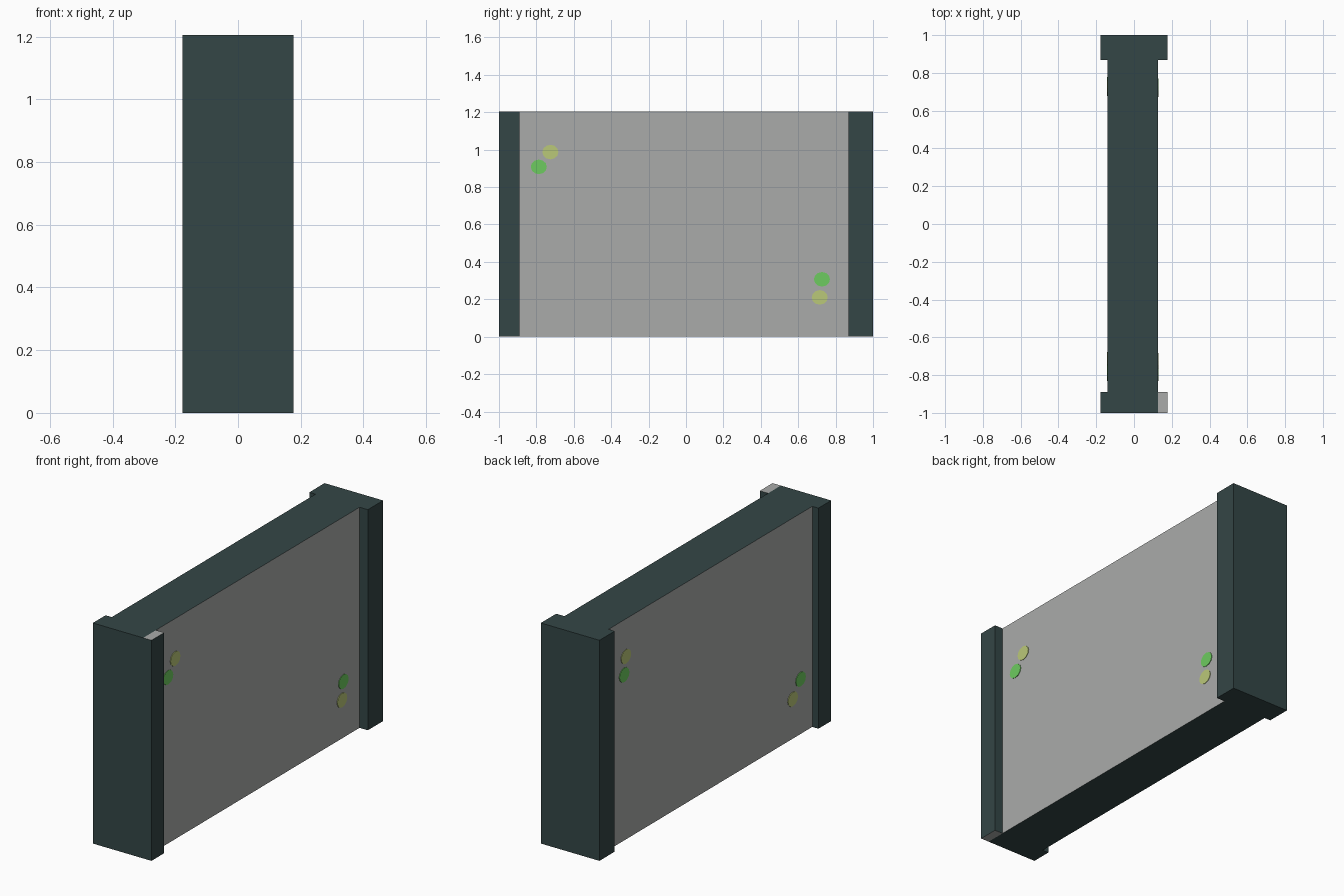
import bpy, bmesh, math
from mathutils import Vector

if "Cube" in bpy.data.objects:
    bpy.data.objects.remove(bpy.data.objects["Cube"])


def material(name, rgb):
    m = bpy.data.materials.new(name)
    m.diffuse_color = (*rgb, 1.0)
    m.use_nodes = True
    m.node_tree.nodes["Principled BSDF"].inputs["Base Color"].default_value = m.diffuse_color
    return m


SLATE = material("dark slate", (0.034, 0.061, 0.061))
GREY = material("light grey", (0.40, 0.41, 0.40))
GREEN = material("bright green", (0.155, 0.60, 0.115))
YELLOW = material("pale yellow green", (0.49, 0.58, 0.19))

H = 1.205
XL, XR = -0.14, 0.127        # panel faces
FX = 0.177                   # flange reach
Y0, Y1 = -0.89, 0.868        # inner edges of the end posts


def add_object(name, bm, mats):
    me = bpy.data.meshes.new(name)
    bm.to_mesh(me)
    bm.free()
    for m in mats:
        me.materials.append(m)
    ob = bpy.data.objects.new(name, me)
    bpy.context.collection.objects.link(ob)
    return ob


# Slab with flanged end posts: one I-shaped plan extruded upwards
plan = [(-FX, -1), (XR, -1), (FX, -1), (FX, Y0), (XR, Y0), (XR, Y1), (FX, Y1),
        (FX, 1), (-FX, 1), (-FX, Y1), (XL, Y1), (XL, Y0), (-FX, Y0)]
bm = bmesh.new()
low = [bm.verts.new((x, y, 0)) for x, y in plan]
high = [bm.verts.new((x, y, H)) for x, y in plan]
n = len(plan)
for i in range(n):
    j = (i + 1) % n
    bm.faces.new((low[i], low[j], high[j], high[i]))
# Top and bottom, with the front right flange split off
for ring in (low, high):
    bmesh.utils.face_split(bm.faces.new(ring), ring[1], ring[4])
bmesh.ops.recalc_face_normals(bm, faces=bm.faces)
for f in bm.faces:
    c = f.calc_center_bounds()
    side_panel = abs(f.normal.x) > 0.9 and abs(c.x) < 0.15
    flange_end = abs(f.normal.z) > 0.9 and c.x > XR
    f.material_index = 1 if side_panel or flange_end else 0
add_object("panel_body", bm, [SLATE, GREY])


# Round coloured spots: thin plates on each side panel
def spot(name, side, y, z, mat):
    bm = bmesh.new()
    x = XR if side > 0 else XL
    pts = []
    for k in range(12):
        a = 2 * math.pi * k / 12
        pts.append(bm.verts.new((x, y + 0.043 * math.cos(a), z + 0.039 * math.sin(a))))
    face = bm.faces.new(pts)
    ext = bmesh.ops.extrude_face_region(bm, geom=[face])["geom"]
    bmesh.ops.translate(bm, vec=Vector((side * 0.003, 0, 0)),
                        verts=[g for g in ext if isinstance(g, bmesh.types.BMVert)])
    bmesh.ops.recalc_face_normals(bm, faces=bm.faces)
    add_object(name, bm, [mat])


spots = [
    (1, -0.725, 0.987, YELLOW), (1, -0.787, 0.908, GREEN),
    (1, 0.727, 0.307, GREEN), (1, 0.715, 0.21, YELLOW),
    (-1, 0.72, 1.0, YELLOW), (-1, 0.735, 0.905, GREEN),
    (-1, -0.788, 0.30, GREEN), (-1, -0.72, 0.217, YELLOW),
]
for side, y, z, mat in spots:
    label = ("right" if side > 0 else "left") + ("_green_spot" if mat is GREEN else "_yellow_spot")
    spot(label, side, y, z, mat)
